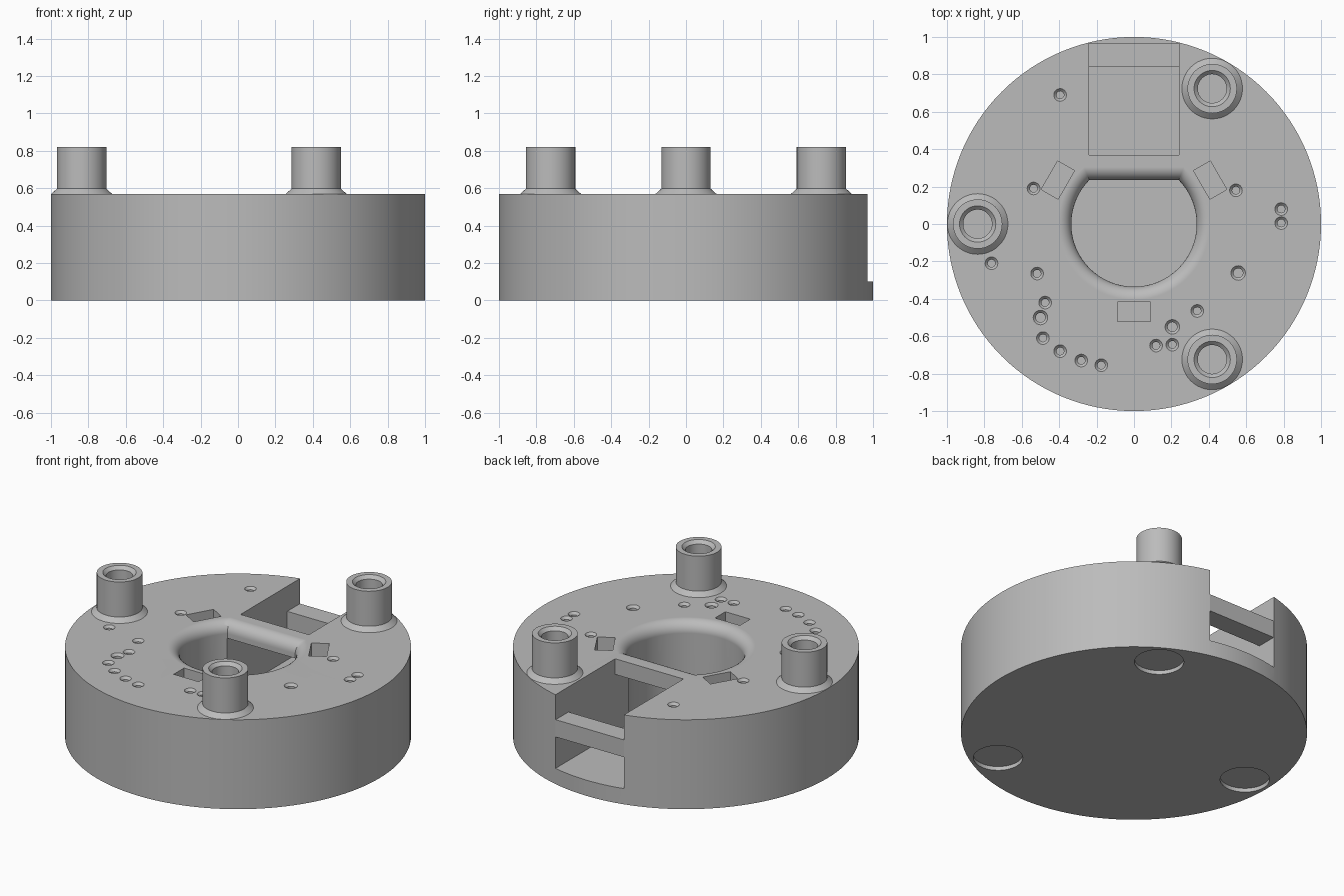
import bpy, bmesh
from math import sin, cos, pi, asin, radians
from mathutils import Matrix, Vector

cube = bpy.data.objects.get("Cube")
if cube:
    bpy.data.objects.remove(cube, do_unlink=True)

grey = bpy.data.materials.new("plain grey")
grey.use_nodes = True
grey.diffuse_color = (0.5, 0.5, 0.5, 1)
grey.node_tree.nodes["Principled BSDF"].inputs["Base Color"].default_value = (0.5, 0.5, 0.5, 1)

TOP, FLOOR, HALF = 0.57, 0.10, 0.241


def loft(bm, rings):
    """Closed solid through rings of equal point count, bottom to top."""
    loops = [[bm.verts.new(p) for p in ring] for ring in rings]
    for a, b in zip(loops, loops[1:]):
        for i in range(len(a)):
            j = (i + 1) % len(a)
            bm.faces.new((a[i], a[j], b[j], b[i]))
    bm.faces.new(loops[0][::-1])
    bm.faces.new(loops[-1])


def turned(bm, x, y, profile, n=32):
    """Solid of revolution about a vertical axis, profile as (radius, z)."""
    loft(bm, [[(x + r * cos(2 * pi * i / n), y + r * sin(2 * pi * i / n), z)
               for i in range(n)] for r, z in profile])


def block(bm, lo, hi, turn=0.0):
    lo, hi = Vector(lo), Vector(hi)
    m = (Matrix.Rotation(turn, 4, 'Z') @ Matrix.Translation((lo + hi) / 2)
         @ Matrix.Diagonal((*(hi - lo), 1)))
    bmesh.ops.create_cube(bm, size=1, matrix=m)


def make(name, bm):
    bmesh.ops.recalc_face_normals(bm, faces=bm.faces)
    me = bpy.data.meshes.new(name)
    bm.to_mesh(me)
    bm.free()
    ob = bpy.data.objects.new(name, me)
    me.materials.append(grey)
    bpy.context.collection.objects.link(ob)
    return ob


def activate(ob):
    bpy.ops.object.select_all(action='DESELECT')
    ob.select_set(True)
    bpy.context.view_layer.objects.active = ob


def cut(ob, bm):
    cutter = make("cutter", bm)
    cutter.hide_render = True
    activate(ob)
    mod = ob.modifiers.new("cut", 'BOOLEAN')
    mod.operation, mod.solver, mod.object = 'DIFFERENCE', 'EXACT', cutter
    bpy.ops.object.modifier_apply(modifier=mod.name)
    bpy.data.objects.remove(cutter, do_unlink=True)


def finish(ob):
    activate(ob)
    bpy.ops.object.shade_smooth_by_angle(angle=radians(30))
    mod = ob.modifiers.new("even shading", 'WEIGHTED_NORMAL')
    mod.keep_sharp = True


posts = [(0.836 * cos(a), 0.836 * sin(a)) for a in (pi / 3, pi, 5 * pi / 3)]

# Round body
bm = bmesh.new()
turned(bm, 0, 0, [(1, 0), (1, TOP)], 128)
body = make("round_body", bm)

# Central D-shaped well with a rounded rim
def d_ring(grow, z, n=64):
    r, flat = 0.335 + grow, 0.235 + grow
    a = asin(flat / r)
    sweep = pi + 2 * a
    return [(r * cos(pi - a + sweep * i / n), r * sin(pi - a + sweep * i / n), z)
            for i in range(n + 1)]

rim = 0.07
steps = [pi / 2 * i / 8 for i in range(9)]
bm = bmesh.new()
loft(bm, [d_ring(0, FLOOR)]
     + [d_ring(rim * (1 - cos(t)), TOP - rim + rim * sin(t)) for t in steps]
     + [d_ring(rim, 0.65)])
cut(body, bm)

# Rear notch, then the passage under the bridge into the well
bm = bmesh.new()
block(bm, (-HALF, 0.37, FLOOR), (HALF, 1.2, 0.7))
cut(body, bm)
bm = bmesh.new()
block(bm, (-HALF, 0.2, FLOOR), (HALF, 0.5, 0.47))
cut(body, bm)

# Three rectangular pockets around the well
bm = bmesh.new()
for a in (30, 150, 270):
    block(bm, (0.418, -0.088, 0.42), (0.522, 0.088, 0.7), radians(a))
cut(body, bm)

# Small countersunk holes
small = [(-.395, .69), (-.537, .19), (.545, .18), (.787, .08), (.787, .005),
         (-.762, -.21), (-.518, -.265), (-.475, -.42), (-.487, -.61),
         (-.395, -.68), (-.282, -.73), (-.175, -.755), (.338, -.465),
         (.118, -.65), (.205, -.645)]
large = [(.557, -.262), (-.5, -.5), (.205, -.55)]
bm = bmesh.new()
for spots, r in ((small, 0.02), (large, 0.025)):
    for x, y in spots:
        turned(bm, x, y, [(r, 0.42), (r, 0.555), (r + 0.014, TOP), (r + 0.014, 0.6)], 24)
cut(body, bm)

# Shallow round recesses underneath and bores below the posts
bm = bmesh.new()
for x, y in posts:
    turned(bm, x, y, [(0.143, -0.1), (0.143, 0.025)], 48)
    turned(bm, x, y, [(0.077, 0.3), (0.077, 0.65)], 48)
cut(body, bm)
finish(body)

# Hollow posts with a flared foot and chamfered mouth
for side, (x, y) in zip(("back_left", "right", "front_left"), posts):
    bm = bmesh.new()
    turned(bm, x, y, [(0.162, TOP - 0.002), (0.162, TOP), (0.132, 0.597), (0.132, 0.82)], 48)
    post = make(side + "_post", bm)
    bm = bmesh.new()
    turned(bm, x, y, [(0.077, 0.5), (0.077, 0.8), (0.097, 0.82), (0.097, 0.9)], 48)
    cut(post, bm)
    finish(post)

# Crossbar spanning the rear notch
bm = bmesh.new()
block(bm, (-HALF - 0.002, 0.84, 0.30), (HALF + 0.002, 0.969, 0.41))
make("rear_crossbar", bm)
